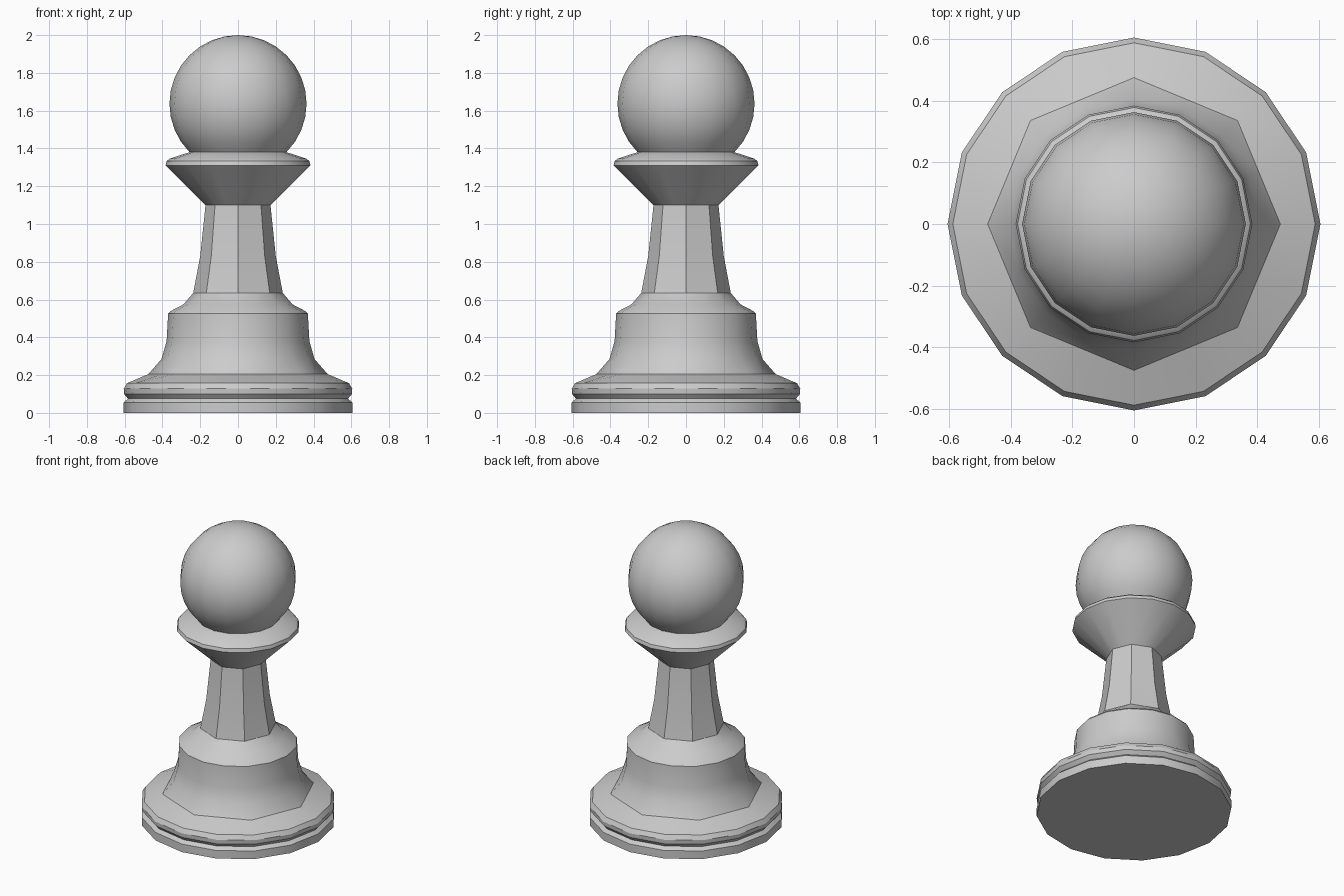
import bpy, bmesh, math

if "Cube" in bpy.data.objects:
    bpy.data.objects.remove(bpy.data.objects["Cube"])


def lathe(name, profile, sides=16, bottom=False, top=False):
    """Profile points are (radius, z) or (radius, z, True) for an octagonal ring."""
    bm = bmesh.new()
    rings = []
    for p in profile:
        r, z = p[0], p[1]
        if r < 1e-5:
            rings.append([bm.verts.new((0, 0, z))])
            continue
        ring = []
        for i in range(sides):
            a = 2 * math.pi * i / sides
            # odd points sit on the middle of the octagon's sides
            k = r * math.cos(math.pi / 8) if len(p) > 2 and i % 2 else r
            ring.append(bm.verts.new((k * math.cos(a), k * math.sin(a), z)))
        rings.append(ring)
    for lo, hi in zip(rings, rings[1:]):
        for i in range(sides):
            j = (i + 1) % sides
            if len(hi) == 1:
                bm.faces.new((lo[i], lo[j], hi[0]))
            else:
                bm.faces.new((lo[i], lo[j], hi[j], hi[i]))
    if bottom:
        bm.faces.new(rings[0][::-1])
    if top:
        bm.faces.new(rings[-1])
    mesh = bpy.data.meshes.new(name)
    bm.to_mesh(mesh)
    bm.free()
    obj = bpy.data.objects.new(name, mesh)
    bpy.context.collection.objects.link(obj)
    bpy.ops.object.select_all(action='DESELECT')
    obj.select_set(True)
    bpy.context.view_layer.objects.active = obj
    bpy.ops.object.shade_smooth_by_angle(angle=math.radians(30))
    return obj


# Grooved foot
lathe("base", [(0.605, 0), (0.605, 0.055), (0.582, 0.075), (0.603, 0.1),
               (0.605, 0.128), (0.588, 0.157)], bottom=True)

# Flared body, with octagonal rings at its lower and upper ends
lathe("body", [(0.588, 0.157), (0.475, 0.205, True), (0.405, 0.285),
               (0.378, 0.38), (0.37, 0.525), (0.36, 0.537),
               (0.288, 0.575), (0.237, 0.635, True)])

# Eight-sided tapering column
lathe("column", [(0.237, 0.635), (0.2, 0.83), (0.172, 1.1)], sides=8)

# Collar under the head
lathe("collar", [(0.172, 1.1, True), (0.384, 1.31), (0.378, 1.333),
                 (0.362, 1.346), (0.257, 1.38)])

# Ball head, cut where it meets the collar
R, CZ = 0.363, 1.637
arc = [math.radians(135 - 11.25 * i) for i in range(13)]
lathe("head", [(R * math.sin(a), CZ + R * math.cos(a)) for a in arc])
